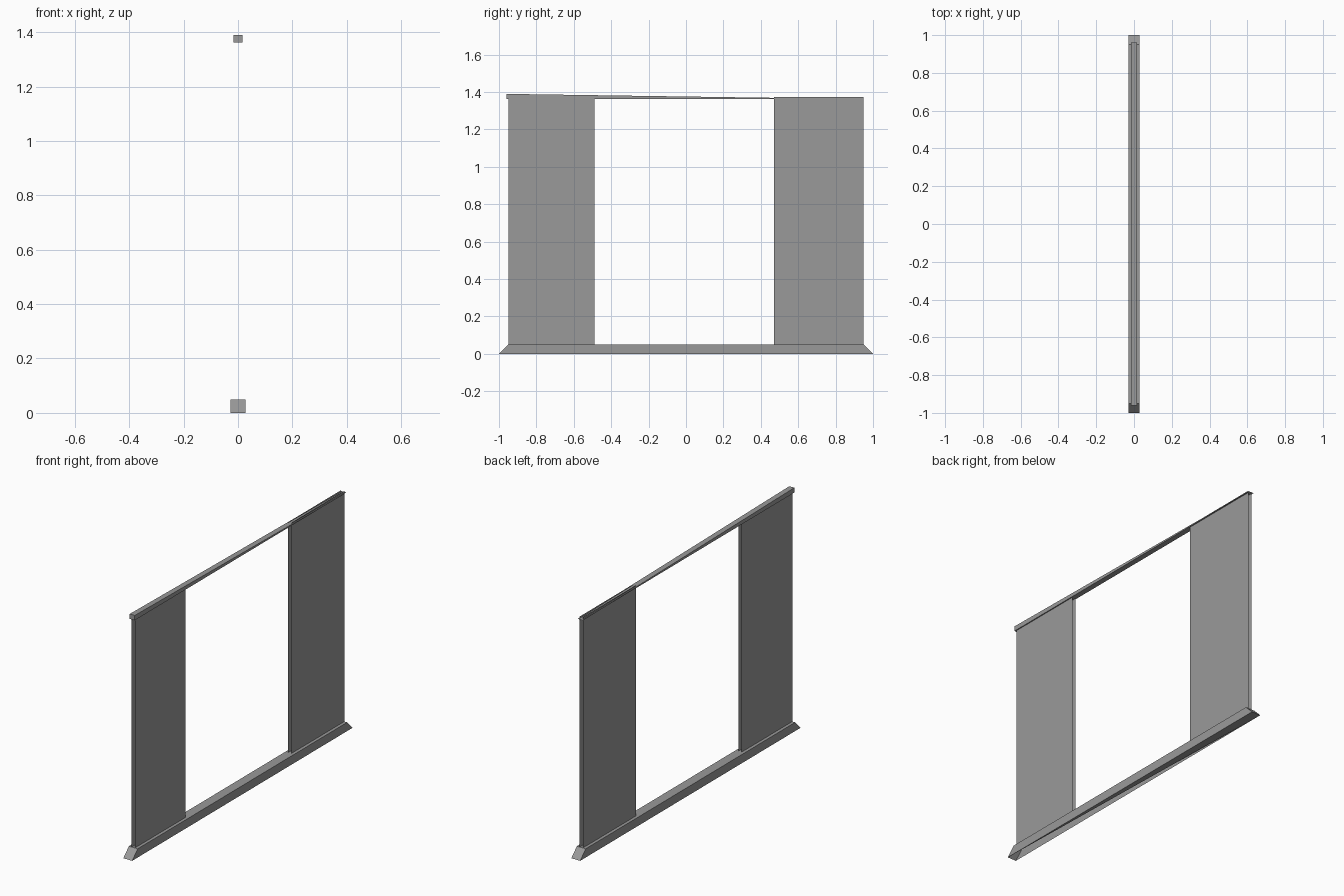
import bpy

if "Cube" in bpy.data.objects:
    bpy.data.objects.remove(bpy.data.objects["Cube"])

# Dark grey finish shared by all parts
grey = bpy.data.materials.new("dark_grey")
grey.diffuse_color = (0.32, 0.32, 0.32, 1)
grey.use_nodes = True
grey.node_tree.nodes["Principled BSDF"].inputs["Base Color"].default_value = grey.diffuse_color


def make(name, verts, faces):
    mesh = bpy.data.meshes.new(name)
    mesh.from_pydata(verts, [], faces)
    mesh.materials.append(grey)
    mesh.update()
    obj = bpy.data.objects.new(name, mesh)
    bpy.context.collection.objects.link(obj)
    return obj


def ring(w, y0, y1, z):
    return [(-w, y0, z), (w, y0, z), (w, y1, z), (-w, y1, z)]


SIDES = [(0, 1, 5, 4), (1, 2, 6, 5), (2, 3, 7, 6), (3, 0, 4, 7)]

# Bottom sill with mitred ends; half of its underside is open
make("sill", ring(0.028, -1, 1, 0) + ring(0.028, -0.95, 0.95, 0.05),
     SIDES + [(4, 5, 6, 7), (1, 3, 2)])

# Top rail, tapering to its bottom edge at the back
w, z0, z1, e = 0.016, 1.362, 1.39, 0.96
make("top_rail", ring(w, -e, e, z0) + [(-w, -e, z1), (w, -e, z1)],
     [(0, 3, 2, 1), (0, 1, 5, 4), (1, 2, 5), (3, 0, 4), (4, 5, 2, 3)])

# Two side panels, each a pair of thin open sheets
for label, y0, y1 in (("front", -0.95, -0.49), ("back", 0.47, 0.95)):
    make(label + "_panel", ring(0.01, y0, y1, 0.05) + ring(0.01, y0, y1, 1.373),
         [SIDES[1], SIDES[3]])
